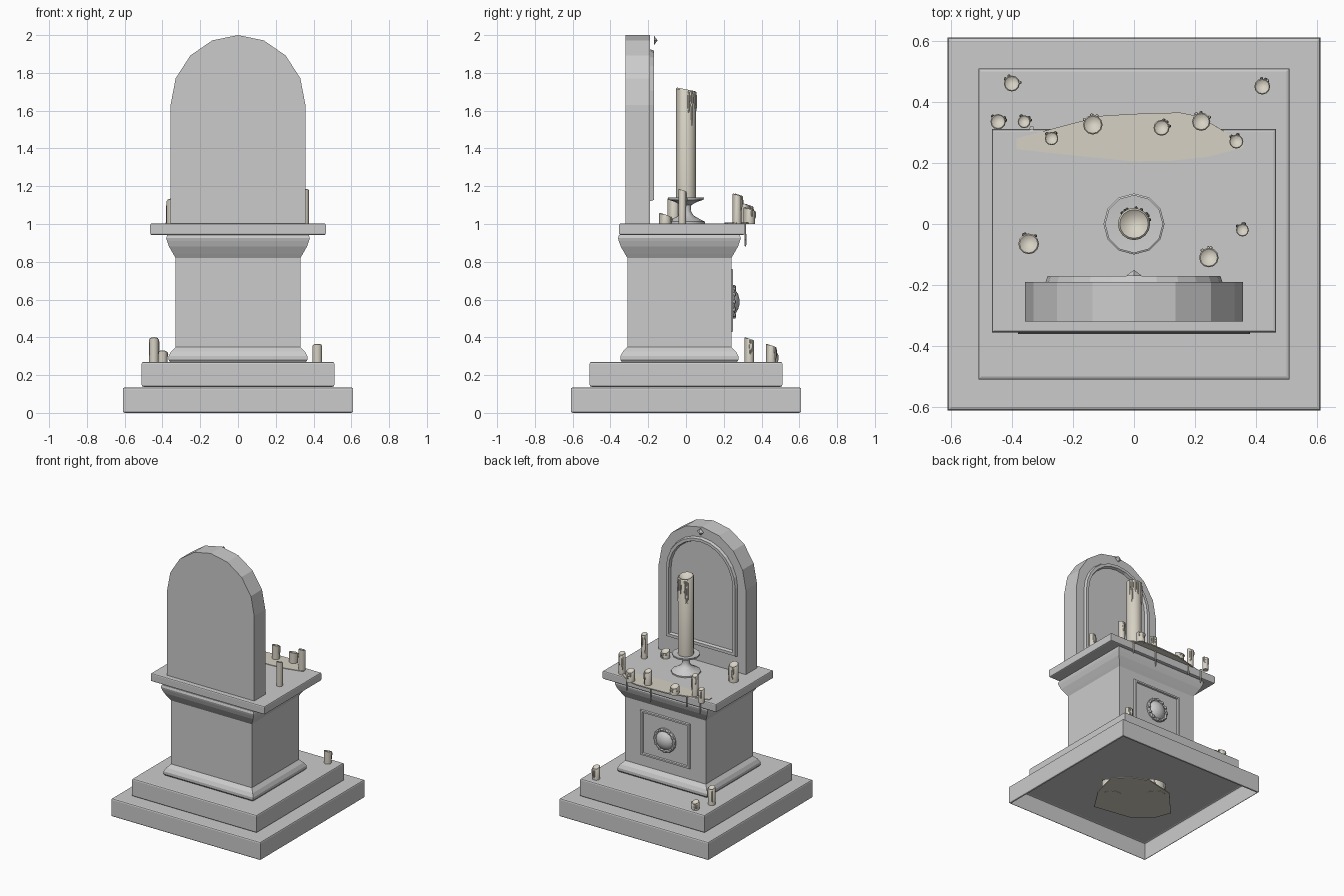
import bpy, bmesh, random
from math import sin, cos, pi
from mathutils import Matrix, Vector

if "Cube" in bpy.data.objects:
    bpy.data.objects.remove(bpy.data.objects["Cube"])

random.seed(4)
wax = bpy.data.materials.new("wax")
wax.diffuse_color = (0.68, 0.64, 0.55, 1)
wax.use_nodes = True
wax.node_tree.nodes["Principled BSDF"].inputs["Base Color"].default_value = wax.diffuse_color


def finish(name, bm, mat=None, smooth=False):
    bmesh.ops.recalc_face_normals(bm, faces=bm.faces)
    me = bpy.data.meshes.new(name)
    bm.to_mesh(me)
    bm.free()
    ob = bpy.data.objects.new(name, me)
    bpy.context.collection.objects.link(ob)
    if mat:
        me.materials.append(mat)
    if smooth:
        bpy.ops.object.select_all(action='DESELECT')
        ob.select_set(True)
        bpy.context.view_layer.objects.active = ob
        bpy.ops.object.shade_smooth_by_angle(angle=0.7)
    return ob


def bridge(bm, a, b):
    n = len(a)
    for i in range(n):
        bm.faces.new((a[i], a[(i + 1) % n], b[(i + 1) % n], b[i]))


def rect_loft(name, hx, hy, cy, profile, bottom=True):
    """Stack of rectangles; profile holds (outward offset, z)."""
    bm = bmesh.new()
    rings = [[bm.verts.new((sx * (hx + o), cy + sy * (hy + o), z))
              for sx, sy in ((-1, -1), (1, -1), (1, 1), (-1, 1))] for o, z in profile]
    for a, b in zip(rings, rings[1:]):
        bridge(bm, a, b)
    bm.faces.new(rings[-1])
    if bottom:
        bm.faces.new(rings[0])
    return finish(name, bm)


def slab(name, hx, hy, cy, z0, z1, bottom=True, b=0.01):
    return rect_loft(name, hx, hy, cy, [(-b, z0), (-b * .3, z0 + b * .3), (0, z0 + b),
                     (0, z1 - b), (-b * .3, z1 - b * .3), (-b, z1)], bottom)


def lathe(bm, profile, n, at=(0, 0, 0), tilt=0.0, tilt_from=99):
    """Revolve (r, z); rings at or after tilt_from get a slanted height."""
    rings = []
    for k, (r, z) in enumerate(profile):
        t = tilt if k >= tilt_from else 0
        rings.append([bm.verts.new((at[0] + r * cos(2 * pi * i / n), at[1] + r * sin(2 * pi * i / n),
                      at[2] + z - t * r * sin(2 * pi * i / n))) for i in range(n)])
    for a, b in zip(rings, rings[1:]):
        bridge(bm, a, b)
    bm.faces.new(rings[0])
    bm.faces.new(rings[-1])


def arch(hw, z0, spring, rise, n):
    return [(-hw, z0), (hw, z0)] + [(hw * cos(pi * i / n), spring + rise * sin(pi * i / n))
                                    for i in range(n + 1)]


def band(name, outer, inner, y0, y1):
    """Raised moulding between two outlines in the xz plane."""
    bm = bmesh.new()
    def mid(t):
        return [(a[0] + (b[0] - a[0]) * t, a[1] + (b[1] - a[1]) * t) for a, b in zip(outer, inner)]
    rings = [[bm.verts.new((x, y, z)) for x, z in pts]
             for pts, y in ((outer, y0), (mid(.2), y1), (mid(.8), y1), (inner, y0))]
    for a, b in zip(rings, rings[1:]):
        bridge(bm, a, b)
    return finish(name, bm)


def candle(name, x, y, z, r, h, drips=3, n=12, tilt=0.35):
    bm = bmesh.new()
    lathe(bm, [(r, 0), (r, h - r * .15), (r * .88, h), (r * .6, h - r * .25), (r * .15, h - r * .4)],
          n, (x, y, z), tilt, 1)
    # wax runs below the rim
    for _ in range(drips):
        a = random.uniform(0.1, 2.6)
        ln = random.uniform(.15, .4) * min(h, .25)
        c = Vector((x + r * cos(a), y + r * sin(a), z + h - ln - tilt * r * sin(a)))
        bmesh.ops.create_uvsphere(bm, u_segments=6, v_segments=6, radius=1, matrix=Matrix.Translation(c)
                                  @ Matrix.Diagonal((.006, .006, ln, 1)))
    finish(name, bm, wax, True)


def puddle(name, pts, z0, z1):
    bm = bmesh.new()
    a = [bm.verts.new((x, y, z0)) for x, y in pts]
    b = [bm.verts.new((x, y, z1)) for x, y in pts]
    bridge(bm, a, b)
    bm.faces.new(a)
    bm.faces.new(b)
    finish(name, bm, wax)


# stepped base (hollow underneath), moulded pedestal, table top
slab("lower_step", .61, .61, 0, 0, .135, bottom=False)
slab("upper_step", .51, .51, 0, .138, .27)
rect_loft("pedestal", .33, .275, -.035, [(.03, .27), (.037, .28), (.037, .30), (.024, .325), (.004, .345),
          (0, .35), (0, .82), (.012, .84), (.035, .88), (.046, .91), (.05, .925), (.045, .942)])
slab("table_top", .465, .3325, -.022, .942, 1.003, b=.008)

# arched back slab with moulding and small stud
bm = bmesh.new()
pts = arch(.357, 1.0, 1.63, .37, 8)
f = [bm.verts.new((x, -.32, z)) for x, z in pts]
b = [bm.verts.new((x, -.19, z)) for x, z in pts]
bridge(bm, f, b)
bm.faces.new(f)
bm.faces.new(b)
finish("arched_slab", bm)
band("arch_moulding", arch(.29, 1.12, 1.63, .295, 12), arch(.255, 1.155, 1.63, .26, 12), -.191, -.17)
bm = bmesh.new()
bmesh.ops.create_cone(bm, cap_ends=True, segments=4, radius1=.026, radius2=0, depth=.02,
                      matrix=Matrix.Translation((0, -.16, 1.972)) @ Matrix.Rotation(-pi / 2, 4, 'X'))
finish("arch_stud", bm)

# square panel with round medallion on the pedestal
def square(h):
    return [(-h, .595 - h * .82), (h, .595 - h * .82), (h, .595 + h * .82), (-h, .595 + h * .82)]
band("panel_moulding", square(.205), square(.18), .239, .25)
bm = bmesh.new()
lathe(bm, [(.088, 0), (.088, .012), (.078, .02), (.068, .015), (.06, .025), (.04, .038), (.015, .045)], 16)
bm.transform(Matrix.Translation((0, .238, .588)) @ Matrix.Rotation(-pi / 2, 4, 'X'))
for i in range(12):
    a = 2 * pi * i / 12
    bmesh.ops.create_uvsphere(bm, u_segments=6, v_segments=4, radius=.012, matrix=Matrix.Translation(
        (.078 * cos(a), .254, .588 + .078 * sin(a))))
finish("medallion", bm, None, True)

# candle holder and tall candle
bm = bmesh.new()
lathe(bm, [(.1, 1.0), (.1, 1.012), (.075, 1.025), (.04, 1.045), (.025, 1.07), (.028, 1.1),
           (.06, 1.118), (.093, 1.128), (.095, 1.14), (.05, 1.136)], 12)
finish("candle_holder", bm, None, True)
candle("tall_candle", 0, 0, 1.135, .053, .578, drips=9, n=16, tilt=.2)

# small candles: x, y, floor height, radius, height
T, S = 1.0, .268
for i, c in enumerate([(-.345, -.065, T, .034, .125), (.245, -.11, T, .032, .05), (.355, -.02, T, .021, .18),
                       (.335, .27, T, .023, .155), (.22, .335, T, .03, .08), (.09, .315, T, .026, .105),
                       (-.135, .325, T, .032, .055), (-.27, .28, T, .022, .155), (-.36, .335, T, .021, .1),
                       (-.445, .335, S, .025, .125), (-.40, .46, S, .026, .055), (.42, .45, S, .026, .09),
                       (.135, -.075, 0, .07, .11), (-.09, .12, 0, .07, .11)]):
    candle(f"small_candle_{i + 1}", *c)

# wax pools on the table edge and under the base
puddle("wax_pool", [(-.385, .245), (-.2, .225), (0, .205), (.12, .207), (.24, .22), (.36, .25), (.36, .265),
                    (.26, .325), (.2, .355), (.15, .365), (.03, .362), (-.1, .355), (-.2, .33), (-.385, .28)],
       .999, 1.007)
puddle("lower_wax_pool", [(.13, -.27), (.24, -.1), (.29, .1), (.2, .2), (.066, .25), (-.15, .2),
                          (-.33, 0), (-.28, -.13), (-.17, -.22), (0, -.25)], .002, .01)

# drips hanging from the table edge
bm = bmesh.new()
for x, ln in ((-.335, .1), (-.225, .08), (.07, .12), (.265, .09)):
    lathe(bm, [(.002, 1.0 - ln), (.006, 1.01 - ln), (.005, 1.0), (.008, 1.006)], 6, (x, .314, 0))
finish("edge_drips", bm, wax)
